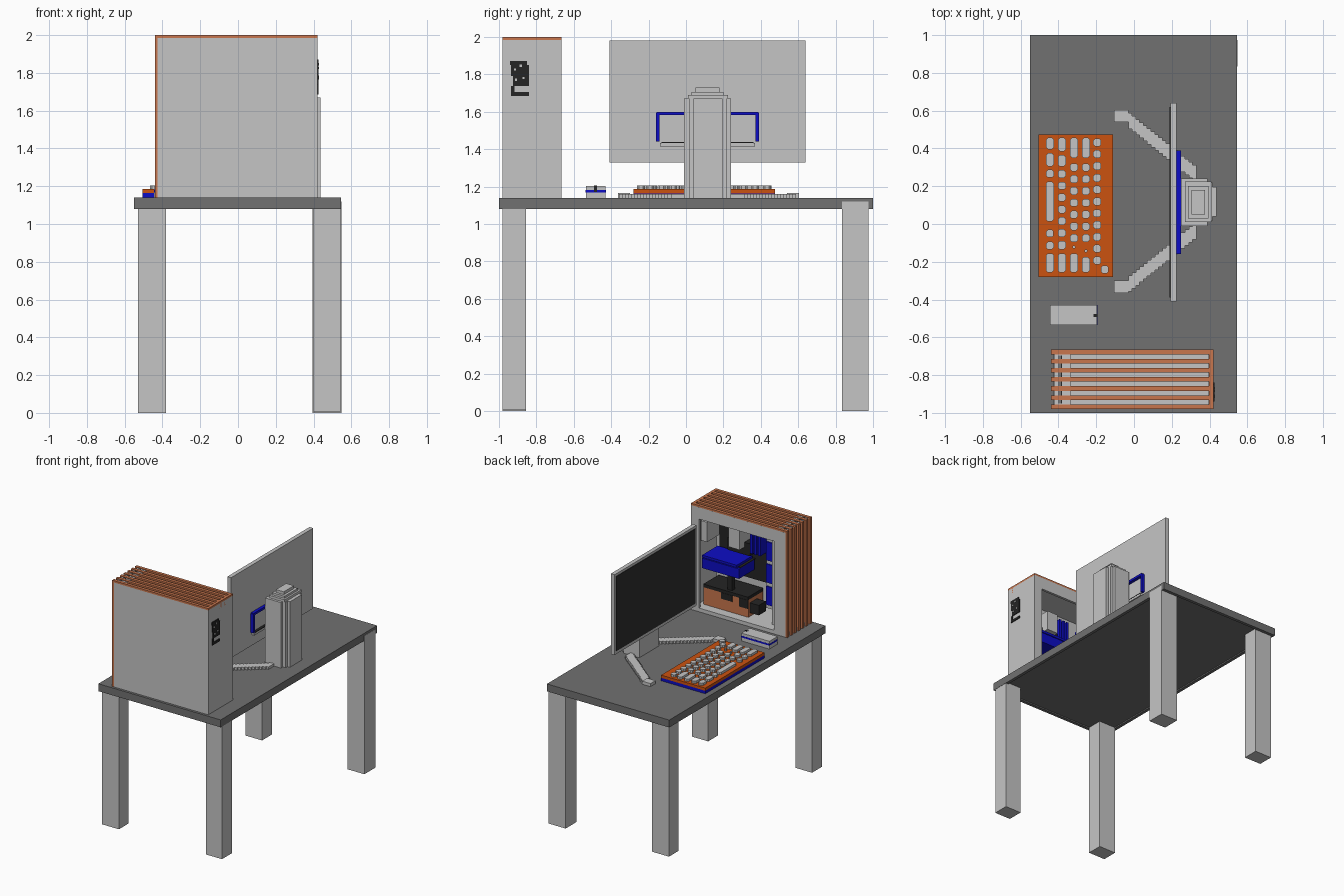
import bpy, bmesh, math

cube = bpy.data.objects.get("Cube")
if cube:
    bpy.data.objects.remove(cube, do_unlink=True)


def material(name, rgb):
    m = bpy.data.materials.new(name)
    m.use_nodes = True
    m.diffuse_color = (*rgb, 1)
    bsdf = m.node_tree.nodes["Principled BSDF"]
    bsdf.inputs["Base Color"].default_value = (*rgb, 1)
    bsdf.inputs["Roughness"].default_value = 0.7
    return m


GREY = material("light grey", (0.56, 0.56, 0.56))
DARK = material("desk grey", (0.165, 0.165, 0.165))
ORANGE = material("bright orange", (0.60, 0.085, 0.005))
COPPER = material("copper", (0.58, 0.18, 0.075))
BLUE = material("deep blue", (0.004, 0.004, 0.56))
BLACK = material("black", (0.018, 0.018, 0.018))
SCREEN = material("screen charcoal", (0.03, 0.03, 0.03))


def finish(name, bm, mat):
    bmesh.ops.recalc_face_normals(bm, faces=bm.faces)
    me = bpy.data.meshes.new(name)
    bm.to_mesh(me)
    bm.free()
    me.materials.append(mat)
    ob = bpy.data.objects.new(name, me)
    bpy.context.scene.collection.objects.link(ob)
    return ob


def add_prism(bm, outline, z0, z1):
    lo = [bm.verts.new((x, y, z0)) for x, y in outline]
    hi = [bm.verts.new((x, y, z1)) for x, y in outline]
    bm.faces.new(lo[::-1])
    bm.faces.new(hi)
    n = len(lo)
    for i in range(n):
        bm.faces.new((lo[i], lo[(i + 1) % n], hi[(i + 1) % n], hi[i]))


def boxes(name, mat, *extents):
    """One object from boxes given as x0, x1, y0, y1, z0, z1."""
    bm = bmesh.new()
    for x0, x1, y0, y1, z0, z1 in extents:
        add_prism(bm, [(x0, y0), (x1, y0), (x1, y1), (x0, y1)], z0, z1)
    return finish(name, bm, mat)


def frame(x0, x1, y0, y1, z0, z1, t):
    """Four boxes around a rectangle lying in the xy plane."""
    return [(x0, x1, y0, y0 + t, z0, z1), (x0, x1, y1 - t, y1, z0, z1),
            (x0, x0 + t, y0 + t, y1 - t, z0, z1), (x1 - t, x1, y0 + t, y1 - t, z0, z1)]


TOP = 1.14

# Desk: slab, shallow rim below, four legs
boxes("desk_top", DARK, (-0.55, 0.545, -1, 1, 1.09, TOP),
      *frame(-0.55, 0.545, -1, 1, 1.08, 1.09, 0.025))
boxes("leg_front_right", GREY, (-0.53, -0.38, -0.98, -0.855, 0, 1.09))
boxes("leg_front_left", GREY, (0.40, 0.543, -0.98, -0.855, 0.005, 1.09))
boxes("leg_back_right", GREY, (-0.53, -0.38, 0.85, 0.975, 0.02, 1.09))
boxes("leg_back_left", GREY, (0.395, 0.547, 0.835, 0.975, 0, 1.12))

# Computer case: shell with an open window on the +y side
X0, X1, Y0, Y1 = -0.425, 0.42, -0.98, -0.665
boxes("case_shell", GREY,
      (X0, X1, Y0, Y0 + 0.025, TOP, 1.985),
      (0.395, X1, Y0 + 0.025, Y1, TOP, 1.985),
      (X0, 0.395, Y0 + 0.025, Y1, TOP, 1.17),
      (-0.385, 0.395, Y0 + 0.025, Y1, 1.925, 1.945),
      (-0.385, -0.365, Y0 + 0.025, Y1, 1.17, 1.925))
boxes("case_window_frame", GREY,
      (X0, -0.32, Y1 - 0.02, Y1, 1.17, 1.985),
      (0.35, 0.395, Y1 - 0.02, Y1, 1.17, 1.985),
      (-0.32, 0.35, Y1 - 0.02, Y1, 1.89, 1.985))

# Copper slats running over the top and down the -x end
slats, patches = [], []
for i in range(7):
    y = -0.9675 + i * 0.0483
    deep = 0.015 if i in (0, 6) else 0.055
    slats += [(-0.44, 0.42, y - 0.0125, y + 0.0125, 2 - deep, 2),
              (-0.44, -0.44 + deep, y - 0.0125, y + 0.0125, TOP, 2 - deep)]
    if i < 6:
        patches.append((-0.42, -0.335, y + 0.0125, y + 0.0358, 1.945, 1.994))
slats.append((0.398, 0.42, Y0, Y1, 1.985, 2))
boxes("case_slats", COPPER, *slats)
boxes("case_top_ports", GREY, *patches)
boxes("case_port_lines", BLACK,
      *[(x, x + 0.006, Y0 + 0.03, Y1 - 0.03, 1.95, 1.996) for x in (-0.40, -0.388)])

# Connector panel on the rear of the case
boxes("rear_connectors", BLACK,
      (0.42, 0.426, -0.935, -0.84, 1.79, 1.85), (0.42, 0.426, -0.94, -0.85, 1.85, 1.872),
      (0.42, 0.426, -0.925, -0.84, 1.738, 1.79), (0.42, 0.426, -0.935, -0.918, 1.685, 1.738),
      (0.42, 0.426, -0.918, -0.84, 1.685, 1.705))
boxes("rear_sockets", GREY,
      *[(0.426, 0.429, y, y + 0.012, z, z + 0.012)
        for y, z in ((-0.92, 1.82), (-0.89, 1.84), (-0.875, 1.775), (-0.915, 1.765))])

# Parts inside the case
boxes("mainboard", BLACK, (-0.14, 0.36, -0.955, -0.94, 1.38, 1.86))
boxes("graphics_card", BLUE, (0.03, 0.36, -0.92, -0.72, 1.47, 1.55))
boxes("graphics_card_plate", BLACK, (0.03, 0.36, -0.93, -0.74, 1.55, 1.556))
boxes("graphics_card_cover", BLUE, (0.05, 0.36, -0.92, -0.72, 1.556, 1.575))
boxes("card_support", BLACK, (0.12, 0.16, -0.80, -0.76, 1.33, 1.47))
boxes("cpu_cooler", GREY, (0.08, 0.18, -0.93, -0.80, 1.66, 1.82))
boxes("cooler_base", BLACK, (0.03, 0.23, -0.94, -0.86, 1.60, 1.70))
boxes("memory_sticks", BLUE,
      *[(x, x + 0.02, -0.94, -0.85, 1.63, 1.83) for x in (-0.07, -0.035, 0)])
boxes("rear_fan", GREY, (0.33, 0.385, -0.90, -0.74, 1.68, 1.84))
boxes("power_supply", COPPER, (-0.04, 0.36, -0.93, -0.74, 1.17, 1.31))
boxes("power_supply_top", BLACK, (-0.04, 0.36, -0.93, -0.735, 1.31, 1.335),
      (0.10, 0.20, -0.74, -0.733, 1.26, 1.31), (-0.04, 0.04, -0.74, -0.733, 1.24, 1.31))
boxes("cable_plug", BLACK, (-0.12, -0.04, -0.85, -0.76, 1.20, 1.28))
boxes("front_fans", BLUE,
      *[(-0.25, -0.19, -0.92, -0.75, z, z + 0.15) for z in (1.31, 1.49, 1.67)])
boxes("fan_rails", GREY, (-0.27, -0.25, -0.93, -0.74, 1.17, 1.87),
      *[(-0.25, -0.19, -0.91, -0.76, z, z + 0.03) for z in (1.28, 1.46, 1.64, 1.82)])

# Monitor with screen plate
boxes("monitor_body", GREY, (0.192, 0.225, -0.41, 0.64, 1.33, 1.98))
boxes("monitor_screen", SCREEN, (0.188, 0.192, -0.39, 0.62, 1.355, 1.96))

# Blue bracket and port bar on the monitor's rear
boxes("rear_bracket", BLUE, (0.225, 0.25, -0.155, 0.385, 1.582, 1.6),
      (0.225, 0.25, -0.16, -0.142, 1.44, 1.595), (0.225, 0.25, 0.372, 0.39, 1.44, 1.595))
boxes("port_bar", GREY, (0.225, 0.245, -0.14, 0.37, 1.415, 1.432))
boxes("port_bar_line", BLACK, (0.225, 0.246, -0.13, 0.36, 1.432, 1.438))

# Stepped stand column
boxes("stand_column", GREY,
      (0.25, 0.39, -0.01, 0.24, TOP, 1.67), (0.39, 0.415, 0.015, 0.22, TOP, 1.67),
      (0.415, 0.437, 0.04, 0.195, TOP, 1.67), (0.27, 0.41, 0.01, 0.225, 1.67, 1.69),
      (0.285, 0.395, 0.03, 0.2, 1.69, 1.707), (0.305, 0.375, 0.05, 0.18, 1.707, 1.73))
boxes("stand_mount", GREY, (0.225, 0.25, 0.03, 0.2, 1.45, 1.58))

# Two stepped feet spreading towards the user
for side, name in ((1, "stand_foot_back"), (-1, "stand_foot_front")):
    parts = [(-0.105, -0.03, 0.12 + side * 0.452 - 0.032, 0.12 + side * 0.452 + 0.032, TOP, 1.165)]
    n = 18
    for i in range(n):
        x = -0.03 + i * 0.02
        c = 0.115 + side * (0.438 - 0.81 * (x + 0.04))
        parts.append((x, x + 0.02, c - 0.042, c + 0.042, TOP, 1.16))
    boxes(name, GREY, *parts)

# Keyboard: blue base, orange deck
boxes("keyboard_base", BLUE, (-0.505, -0.11, -0.28, 0.475, TOP, 1.164))
boxes("keyboard_deck", ORANGE, (-0.505, -0.11, -0.28, 0.475, 1.164, 1.186))

# Keys: each row is its x position and the y spans of its keys
def singles(start, count):
    return [(start - i * 0.0625 - 0.021, start - i * 0.0625 + 0.021) for i in range(count)]


rows = [
    (-0.445, [(0.395, 0.457), (0.305, 0.375), (0.245, 0.288), (0.013, 0.225),
              (-0.07, -0.03), (-0.135, -0.093), (-0.257, -0.155)]),
    (-0.382, [(0.385, 0.457), (0.305, 0.365)] + singles(0.265, 7) + [(-0.135, -0.093), (-0.257, -0.155)]),
    (-0.318, [(0.35, 0.457)] + singles(0.30, 7) + [(-0.13, -0.115), (-0.257, -0.155)]),
    (-0.255, [(0.35, 0.457)] + singles(0.30, 7) + [(-0.15, -0.135), (-0.257, -0.175)]),
    (-0.195, singles(0.432, 11)),
    (-0.155, [(-0.262, -0.22)]),
]
bm = bmesh.new()
for x, spans in rows:
    for a, b in spans:
        h = min(0.021, (b - a) / 2)
        c = h * 0.5
        add_prism(bm, [(x - h + c, a), (x + h - c, a), (x + h, a + c), (x + h, b - c),
                       (x + h - c, b), (x - h + c, b), (x - h, b - c), (x - h, a + c)], 1.186, 1.205)
finish("keyboard_keys", bm, GREY)

# Mouse with blue band and a small dark wheel
boxes("mouse_body", GREY, (-0.445, -0.195, -0.535, -0.43, TOP, 1.168),
      (-0.445, -0.195, -0.535, -0.43, 1.182, 1.203))
boxes("mouse_band", BLUE, (-0.446, -0.194, -0.536, -0.429, 1.168, 1.182))
boxes("mouse_wheel", BLACK, (-0.215, -0.192, -0.492, -0.476, 1.17, 1.205))
